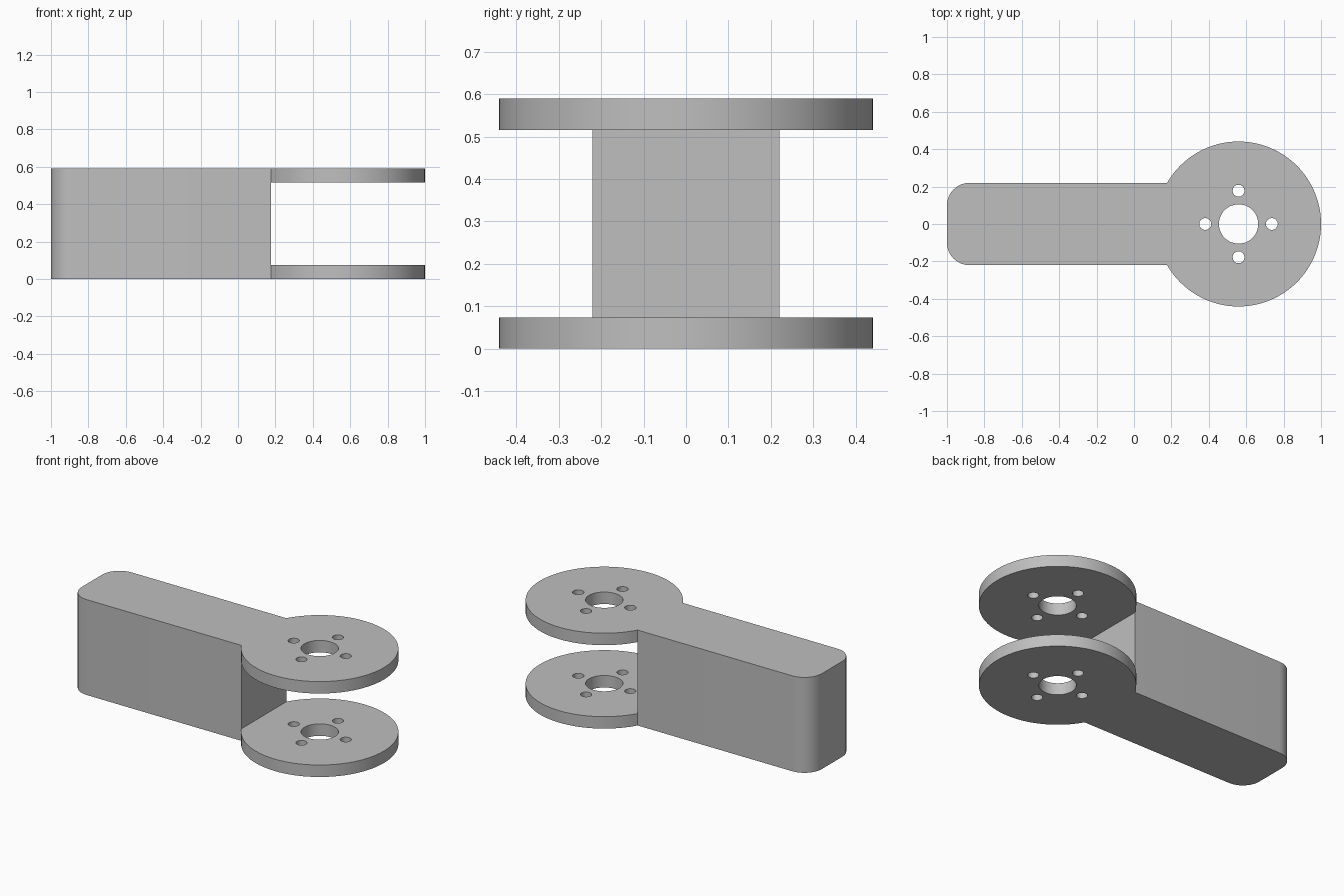
import bpy
import bmesh
from math import asin, cos, pi, radians, sin

cube = bpy.data.objects.get("Cube")
if cube:
    bpy.data.objects.remove(cube, do_unlink=True)

HEIGHT, PLATE = 0.59, 0.074
DISC_X, DISC_R = 0.559, 0.441
ARM_HALF, CORNER = 0.22, 0.12

grey = bpy.data.materials.new("plain grey")
grey.use_nodes = True
colour = (0.52, 0.52, 0.52, 1)
grey.diffuse_color = colour
grey.node_tree.nodes["Principled BSDF"].inputs["Base Color"].default_value = colour


def arc(cx, cy, r, start, end, steps):
    """Points along an arc, both ends included."""
    angles = [start + (end - start) * i / steps for i in range(steps + 1)]
    return [(cx + r * cos(a), cy + r * sin(a)) for a in angles]


def prism(name, outline, bottom, top):
    """Extrude a flat counter-clockwise outline upward."""
    bm = bmesh.new()
    base = bm.faces.new([bm.verts.new((x, y, bottom)) for x, y in outline])
    up = bmesh.ops.extrude_face_region(bm, geom=[base], use_keep_orig=True)
    verts = [v for v in up["geom"] if isinstance(v, bmesh.types.BMVert)]
    bmesh.ops.translate(bm, verts=verts, vec=(0, 0, top - bottom))
    bmesh.ops.recalc_face_normals(bm, faces=bm.faces)
    mesh = bpy.data.meshes.new(name)
    bm.to_mesh(mesh)
    bm.free()
    mesh.materials.append(grey)
    obj = bpy.data.objects.new(name, mesh)
    bpy.context.collection.objects.link(obj)
    return obj


def cut(target, cutter):
    """Subtract the cutter and discard it."""
    mod = target.modifiers.new("cut", "BOOLEAN")
    mod.operation, mod.solver, mod.object = "DIFFERENCE", "EXACT", cutter
    bpy.context.view_layer.objects.active = target
    bpy.ops.object.modifier_apply(modifier=mod.name)
    bpy.data.objects.remove(cutter, do_unlink=True)


def hole(x, y, r, sides):
    ring = arc(x, y, r, 0, 2 * pi, sides)[:-1]
    cut(bracket, prism("hole_cutter", ring, -0.1, HEIGHT + 0.1))


# Arm with rounded rear corners, merging into the round end
meet = pi - asin(ARM_HALF / DISC_R)
inset_x, inset_y = -1 + CORNER, ARM_HALF - CORNER
outline = arc(DISC_X, 0, DISC_R, -meet, meet, 80)
outline += arc(inset_x, inset_y, CORNER, pi / 2, pi, 10)
outline += arc(inset_x, -inset_y, CORNER, pi, 1.5 * pi, 10)
bracket = prism("fork_bracket", outline, 0, HEIGHT)

# Open slot between the two round plates
wall = DISC_X + DISC_R * cos(meet) + 0.0005
slot = [(wall, -0.6), (1.2, -0.6), (1.2, 0.6), (wall, 0.6)]
cut(bracket, prism("slot_cutter", slot, PLATE, HEIGHT - PLATE))

# Central bore and four bolt holes through both plates
hole(DISC_X, 0, 0.105, 48)
for i in range(4):
    a = i * pi / 2
    hole(DISC_X + 0.178 * cos(a), 0.178 * sin(a), 0.032, 16)

bpy.ops.object.select_all(action="DESELECT")
bracket.select_set(True)
bpy.context.view_layer.objects.active = bracket
bpy.ops.object.shade_smooth_by_angle(angle=radians(30))
